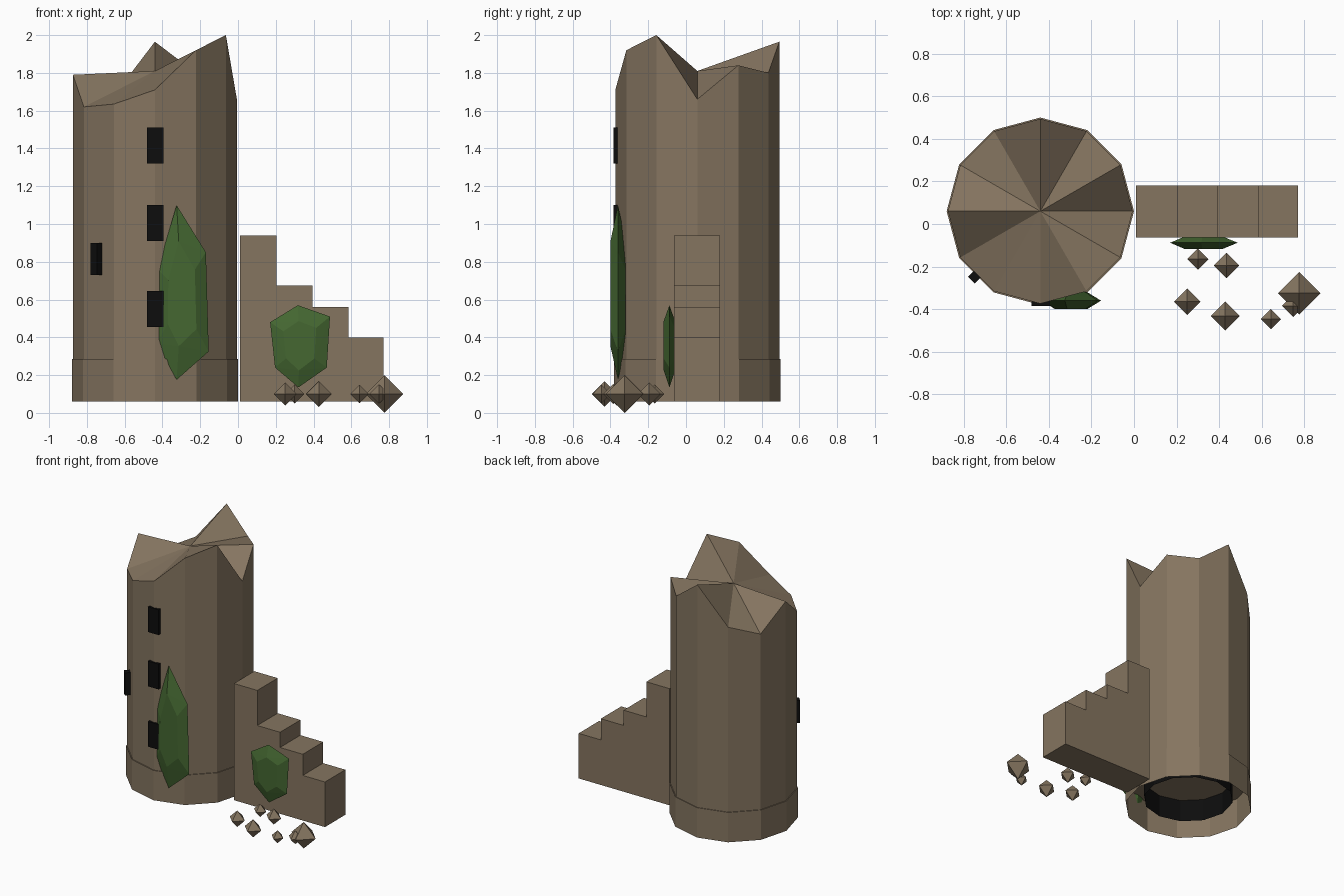
import bpy
import bmesh
from math import sin, cos, pi, radians
from mathutils import Matrix, Vector

if "Cube" in bpy.data.objects:
    bpy.data.objects.remove(bpy.data.objects["Cube"])


def material(name, rgb):
    mat = bpy.data.materials.new(name)
    mat.use_nodes = True
    colour = (*rgb, 1)
    mat.diffuse_color = colour
    mat.node_tree.nodes["Principled BSDF"].inputs["Base Color"].default_value = colour
    return mat


STONE = material("weathered stone", (0.235, 0.178, 0.117))
LEAF = material("leaf green", (0.058, 0.135, 0.031))
DARK = material("dark opening", (0.004, 0.004, 0.004))

SIDES = 12
CENTRE = Vector((-0.44, 0.06, 0))
GROUND = 0.06


def finish(name, bm, mat, fix_normals=True):
    if fix_normals:
        bmesh.ops.recalc_face_normals(bm, faces=bm.faces)
    mesh = bpy.data.meshes.new(name)
    bm.to_mesh(mesh)
    bm.free()
    mesh.materials.append(mat)
    obj = bpy.data.objects.new(name, mesh)
    bpy.context.collection.objects.link(obj)
    return obj


def ring(bm, radius, heights):
    """Twelve vertices round the tower axis, one for each height."""
    verts = []
    for i, z in enumerate(heights):
        a = 2 * pi * i / SIDES
        verts.append(bm.verts.new(CENTRE + Vector((radius * cos(a), radius * sin(a), z))))
    return verts


def bridge(bm, low, high):
    for i in range(SIDES):
        j = (i + 1) % SIDES
        bm.faces.new((low[i], low[j], high[j], high[i]))


def box(name, centre, size, mat, turn=0):
    bm = bmesh.new()
    m = Matrix.Translation(centre) @ Matrix.Rotation(turn, 4, "Z") @ Matrix.Diagonal((*size, 1))
    bmesh.ops.create_cube(bm, size=1, matrix=m)
    return finish(name, bm, mat)


def foliage(name, outline, y, thickness, middle):
    """Faceted clump: an outline with a smaller copy in front and behind."""
    bm = bmesh.new()
    cx, cz = middle
    for x, z in outline:
        bm.verts.new((x, y, z))
        for side in (-1, 1):
            bm.verts.new((cx + (x - cx) * 0.55, y + side * thickness / 2,
                          cz + (z - cz) * 0.6))
    bmesh.ops.convex_hull(bm, input=bm.verts)
    return finish(name, bm, LEAF)


# Tower body with a broken, fanned top
body_radius, base_top = 0.434, 0.285
broken_rim = (1.66, 1.84, 1.80, 1.965, 1.68, 1.61, 1.79, 1.62, 1.635, 1.71, 1.92, 2.0)
bm = bmesh.new()
low = ring(bm, body_radius, [base_top] * SIDES)
high = ring(bm, body_radius, broken_rim)
bridge(bm, low, high)
bm.faces.new(low[::-1])
peak = bm.verts.new(CENTRE + Vector((0, 0, 1.81)))
for i in range(SIDES):
    bm.faces.new((high[i], high[(i + 1) % SIDES], peak))
finish("tower_body", bm, STONE)

# Wider base, open underneath
bm = bmesh.new()
rings = [ring(bm, r, [z] * SIDES) for r, z in
         ((0.44, GROUND), (0.44, base_top), (body_radius, base_top))]
for a, b in zip(rings, rings[1:]):
    bridge(bm, a, b)
finish("tower_base", bm, STONE, False)

# Dark open ring under the tower
bm = bmesh.new()
bridge(bm, ring(bm, 0.31, [0.12] * SIDES), ring(bm, 0.31, [base_top] * SIDES))
finish("inner_ring", bm, DARK, False)

# Windows
for i, z in enumerate((0.55, 1.005, 1.415)):
    box(f"front_window_{i + 1}", (CENTRE.x + 0.002, -0.36, z), (0.087, 0.05, 0.19), DARK)
side_angle = radians(225)
side_pos = CENTRE + Vector((cos(side_angle), sin(side_angle), 0)) * 0.438
box("side_window", side_pos + Vector((0, 0, 0.815)), (0.04, 0.046, 0.17), DARK, side_angle)

# Stepped side wall, extruded from its profile
steps = ((0.01, 0.205, 0.94), (0.205, 0.395, 0.675), (0.395, 0.585, 0.56), (0.585, 0.77, 0.40))
profile = [(steps[0][0], GROUND)]
for x0, x1, z in steps:
    profile += [(x0, z), (x1, z)]
profile.append((steps[-1][1], GROUND))
bm = bmesh.new()
face = bm.faces.new([bm.verts.new((x, -0.063, z)) for x, z in profile])
extruded = bmesh.ops.extrude_face_region(bm, geom=[face])["geom"]
bmesh.ops.translate(bm, vec=(0, 0.243, 0),
                    verts=[v for v in extruded if isinstance(v, bmesh.types.BMVert)])
finish("stepped_wall", bm, STONE)

# Climbing plants
foliage("tower_ivy",
        ((-0.325, 1.10), (-0.17, 0.85), (-0.155, 0.325), (-0.325, 0.175),
         (-0.43, 0.37), (-0.425, 0.76)),
        -0.36, 0.08, (-0.30, 0.62))
foliage("wall_ivy",
        ((0.317, 0.57), (0.487, 0.51), (0.47, 0.24), (0.32, 0.135),
         (0.196, 0.24), (0.17, 0.48)),
        -0.088, 0.06, (0.325, 0.36))

# Loose rubble, eight-sided stones
rubble = ((0.30, -0.165, 0.05), (0.435, -0.195, 0.06), (0.25, -0.365, 0.062),
          (0.428, -0.432, 0.068), (0.643, -0.447, 0.048), (0.776, -0.325, 0.1),
          (0.747, -0.385, 0.052))
for i, (x, y, r) in enumerate(rubble):
    bm = bmesh.new()
    for axis in range(3):
        for side in (-r, r):
            p = Vector((x, y, 0.1))
            p[axis] += side
            bm.verts.new(p)
    bmesh.ops.convex_hull(bm, input=bm.verts)
    finish(f"rubble_{i + 1}", bm, STONE)
